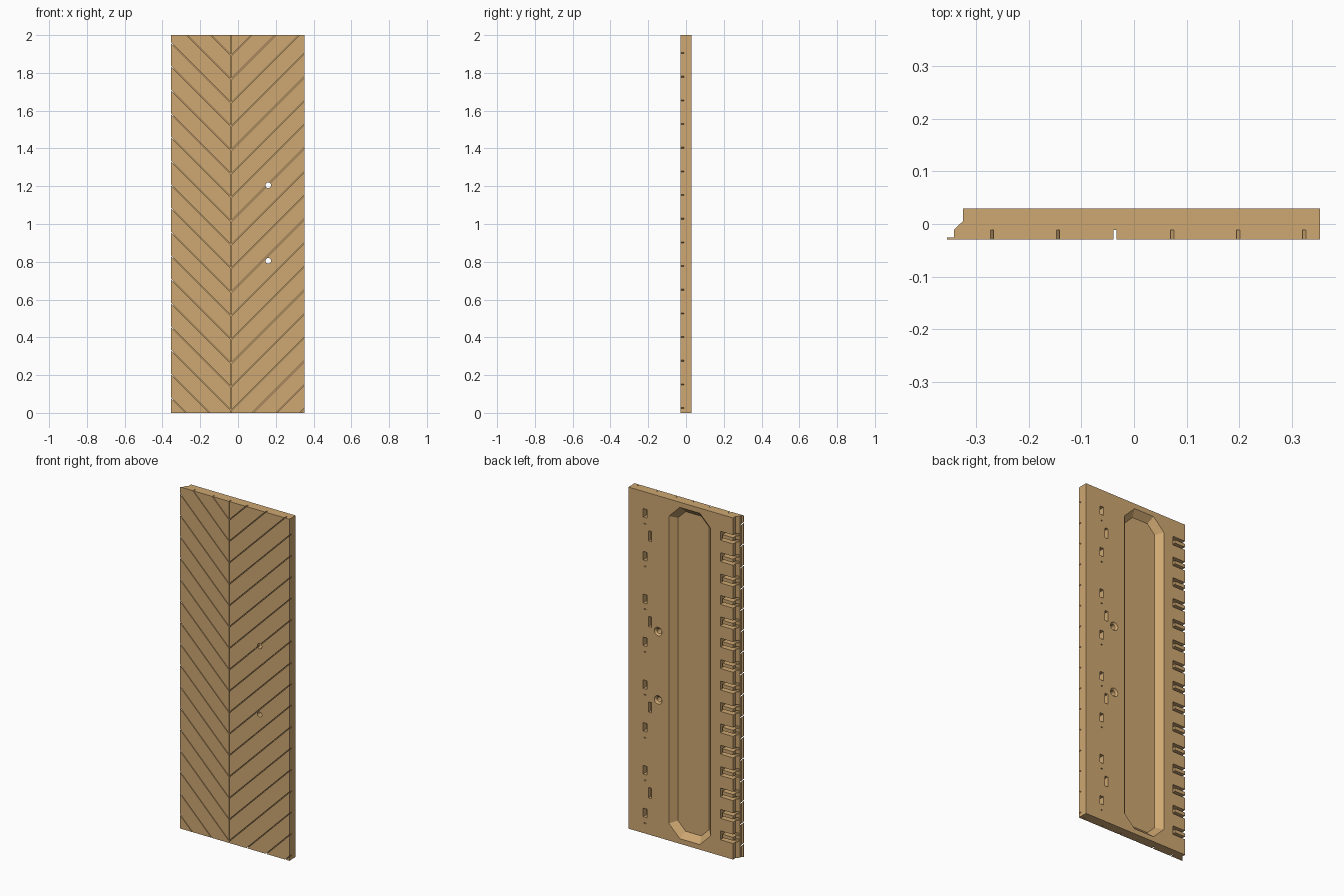
import bpy, bmesh
from math import cos, sin, tau

cube = bpy.data.objects.get("Cube")
if cube:
    bpy.data.objects.remove(cube)

wood = bpy.data.materials.new("tan wood")
wood.use_nodes = True
tan = (0.62, 0.39, 0.168, 1)
wood.diffuse_color = tan
wood.node_tree.nodes["Principled BSDF"].inputs["Base Color"].default_value = tan

FRONT, BACK, HEIGHT = -0.029, 0.029, 2.0
LEFT_X, RIGHT_X = 0.353, -0.355
SEAM = -0.036        # x of the centre groove
PITCH = 0.1253       # distance between chevrons
OUT = 0.01           # how far cutters overshoot a surface


def loft(bm, ring_a, ring_b):
    """Closed solid between two matching rings."""
    a = [bm.verts.new(p) for p in ring_a]
    b = [bm.verts.new(p) for p in ring_b]
    bm.faces.new(a)
    bm.faces.new(b[::-1])
    for i in range(len(a)):
        j = (i + 1) % len(a)
        bm.faces.new((a[j], a[i], b[i], b[j]))


def at_y(points, y):
    return [(x, y, z) for x, z in points]


def prism(bm, points, y0, y1):
    loft(bm, at_y(points, y0), at_y(points, y1))


def box(bm, x, z, w, h, y0, y1):
    prism(bm, [(x - w / 2, z - h / 2), (x + w / 2, z - h / 2),
               (x + w / 2, z + h / 2), (x - w / 2, z + h / 2)], y0, y1)


def circle(x, z, r, n=24):
    return [(x + r * cos(tau * i / n), z + r * sin(tau * i / n)) for i in range(n)]


def octagon(grow):
    """Long octagon of the back recess, grown or shrunk by an even margin."""
    x0, x1, z0, z1 = -0.18 - grow, 0.09 + grow, 0.03 - grow, 1.97 + grow
    c = 0.07 + 0.586 * grow
    return [(x0 + c, z0), (x1 - c, z0), (x1, z0 + c), (x1, z1 - c),
            (x1 - c, z1), (x0 + c, z1), (x0, z1 - c), (x0, z0 + c)]


def make_object(name, bm):
    bmesh.ops.recalc_face_normals(bm, faces=bm.faces)
    mesh = bpy.data.meshes.new(name)
    bm.to_mesh(mesh)
    bm.free()
    obj = bpy.data.objects.new(name, mesh)
    bpy.context.collection.objects.link(obj)
    return obj


# Board: plan profile with a thin front lip and a bevelled edge
profile = [(RIGHT_X, FRONT), (LEFT_X, FRONT), (LEFT_X, BACK), (-0.325, BACK),
           (-0.325, 0.005), (-0.342, -0.011), (-0.342, -0.026), (RIGHT_X, -0.026)]
bm = bmesh.new()
loft(bm, [(x, y, 0) for x, y in profile], [(x, y, HEIGHT) for x, y in profile])
panel = make_object("chevron_panel", bm)
panel.data.materials.append(wood)


def carve(build):
    bm = bmesh.new()
    build(bm)
    cutter = make_object("cutter", bm)
    cutter.hide_render = True
    mod = panel.modifiers.new("carve", 'BOOLEAN')
    mod.operation, mod.solver, mod.object = 'DIFFERENCE', 'EXACT', cutter
    bpy.context.view_layer.update()
    graph = bpy.context.evaluated_depsgraph_get()
    result = bpy.data.meshes.new_from_object(panel.evaluated_get(graph))
    panel.modifiers.clear()
    panel.data = result
    bpy.data.objects.remove(cutter)


# Front grooves: one vertical seam, slanted rows on each side
GROOVE_Y = -0.011


def seam(bm):
    box(bm, SEAM, 1, 0.005, HEIGHT + 2 * OUT, FRONT - OUT, GROOVE_Y)


def slanted(end_x):
    def build(bm):
        run = abs(end_x - SEAM)
        for k in range(-3, 16):
            z, h = 0.012 + PITCH * k, 0.003
            prism(bm, [(SEAM, z - h), (end_x, z + run - h),
                       (end_x, z + run + h), (SEAM, z + h)], FRONT - OUT, GROOVE_Y)
    return build


carve(seam)
carve(slanted(LEFT_X + OUT))
carve(slanted(RIGHT_X - OUT))


# Back recess with sloping walls
carve(lambda bm: loft(bm, at_y(octagon(OUT), BACK + OUT), at_y(octagon(-0.034), BACK - 0.034)))

# Screw holes with countersinks at the back
HOLES = (0.805, 1.205)


def bores(bm):
    for z in HOLES:
        prism(bm, circle(0.16, z, 0.015), FRONT - OUT, BACK + OUT)


def countersinks(bm):
    for z in HOLES:
        loft(bm, at_y(circle(0.16, z, 0.025 + OUT), BACK + OUT),
             at_y(circle(0.16, z, 0.0135), BACK - 0.0115))


carve(bores)
carve(countersinks)


# Back slots: two columns, with a tiny slit under each slot of the first
def slots(bm):
    for i in range(8):
        z = 0.12 + 2 * PITCH * i
        box(bm, 0.245, z, 0.025, 0.05, -0.002, BACK + OUT)
        box(bm, 0.245, z - 0.06, 0.012, 0.005, 0.019, BACK + OUT)
    for i in range(4):
        box(bm, 0.213, 0.12 + PITCH * (1 + 4 * i), 0.02, 0.06, 0.005, BACK + OUT)


carve(slots)


# Edge notches: a C-shaped cut that leaves a tongue in the middle
def notches(bm):
    edge, inner, bend = RIGHT_X - OUT, -0.243, -0.256
    for i in range(15):
        z = 0.12 + PITCH * i
        prism(bm, [(edge, z - 0.026), (inner, z - 0.026), (inner, z + 0.026),
                   (edge, z + 0.026), (edge, z + 0.01), (bend, z + 0.01),
                   (bend, z - 0.01), (edge, z - 0.01)], -0.008, BACK + OUT)


carve(notches)
